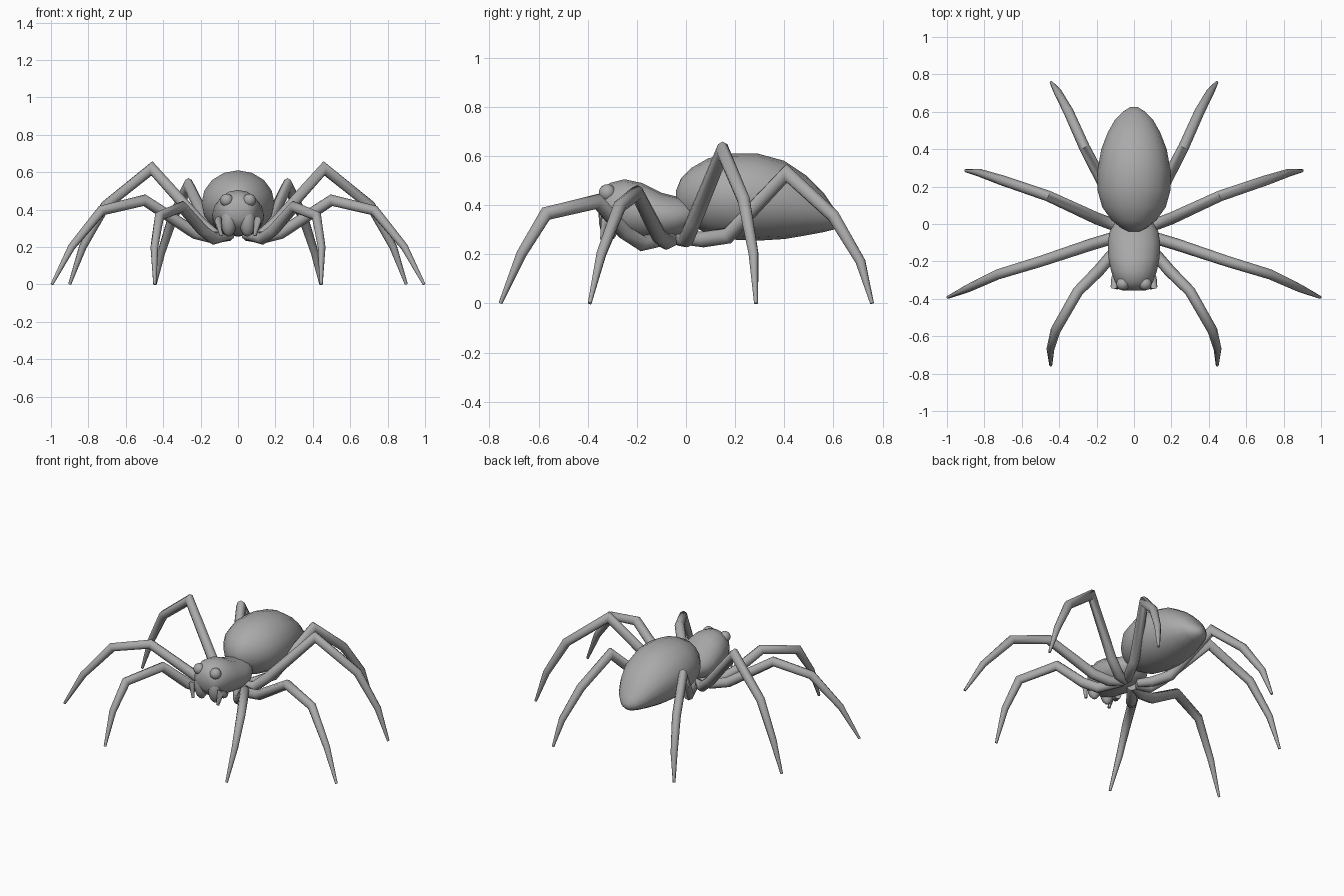
import bpy, bmesh, math
from mathutils import Vector, Matrix

cube = bpy.data.objects.get("Cube")
if cube:
    bpy.data.objects.remove(cube, do_unlink=True)

GREY = (0.4, 0.4, 0.4, 1)
grey = bpy.data.materials.new("plain grey")
grey.use_nodes = True
grey.diffuse_color = GREY
grey.node_tree.nodes["Principled BSDF"].inputs["Base Color"].default_value = GREY


def finish(name, bm, angle=60):
    bmesh.ops.recalc_face_normals(bm, faces=bm.faces)
    mesh = bpy.data.meshes.new(name)
    bm.to_mesh(mesh)
    bm.free()
    mesh.materials.append(grey)
    obj = bpy.data.objects.new(name, mesh)
    bpy.context.collection.objects.link(obj)
    bpy.ops.object.select_all(action="DESELECT")
    obj.select_set(True)
    bpy.context.view_layer.objects.active = obj
    bpy.ops.object.shade_smooth_by_angle(angle=math.radians(angle))
    return obj


def skin(name, rings):
    """Join rings of points into a closed tube."""
    bm = bmesh.new()
    loops = [[bm.verts.new(p) for p in ring] for ring in rings]
    n = len(loops[0])
    for a, b in zip(loops, loops[1:]):
        for i in range(n):
            j = (i + 1) % n
            bm.faces.new((a[i], a[j], b[j], b[i]))
    bm.faces.new(loops[0])
    bm.faces.new(loops[-1])
    return finish(name, bm)


def body(name, stations, n=16):
    """Oval sections along y: (y, bottom, top, half width)."""
    rings = []
    for y, low, high, half in stations:
        turns = [math.tau * i / n for i in range(n)]
        rings.append([(half * math.cos(t), y,
                       (low + high) / 2 + (high - low) / 2 * math.sin(t)) for t in turns])
    return skin(name, rings)


def limb(name, path, radii, side, n=8):
    """Mitred tube along a path, mirrored by side."""
    pts = [Vector((side * x, y, z)) for x, y, z in path]
    rings = []
    for i, p in enumerate(pts):
        before = (p - pts[max(i - 1, 0)]).normalized()
        after = (pts[min(i + 1, len(pts) - 1)] - p).normalized()
        along = (before + after).normalized()
        # stretch the section across the bend so the tube keeps its thickness
        flat = along.cross(Vector((0, 0, 1))).normalized()
        up = flat.cross(along)
        stretch = 1 / max(along.dot(after if after.length else before), 0.75)
        rings.append([p + radii[i] * (flat * math.cos(math.tau * k / n)
                      + up * stretch * math.sin(math.tau * k / n)) for k in range(n)])
    return skin(name, rings)


def blob(name, centre, size, tilt=0):
    bm = bmesh.new()
    bmesh.ops.create_uvsphere(bm, u_segments=12, v_segments=8, radius=1)
    place = (Matrix.Translation(centre) @ Matrix.Rotation(tilt, 4, "X")
             @ Matrix.Diagonal((*size, 1)))
    bmesh.ops.transform(bm, matrix=place, verts=bm.verts)
    return finish(name, bm)


# Egg-shaped abdomen, blunt in front and drawn out behind
body("abdomen", [
    (-0.04, 0.41, 0.46, 0.03), (-0.02, 0.36, 0.51, 0.07), (0.02, 0.32, 0.55, 0.12),
    (0.09, 0.28, 0.59, 0.17), (0.18, 0.26, 0.61, 0.195), (0.29, 0.255, 0.61, 0.195),
    (0.4, 0.262, 0.58, 0.175), (0.49, 0.277, 0.52, 0.14), (0.56, 0.29, 0.45, 0.1),
    (0.6, 0.3, 0.39, 0.06), (0.625, 0.32, 0.355, 0.02)])

# Head and thorax
body("head_and_thorax", [
    (-0.355, 0.35, 0.43, 0.055), (-0.34, 0.32, 0.46, 0.08), (-0.31, 0.29, 0.49, 0.102),
    (-0.25, 0.27, 0.505, 0.123), (-0.18, 0.26, 0.49, 0.137), (-0.1, 0.26, 0.45, 0.14),
    (-0.04, 0.27, 0.435, 0.13), (0.01, 0.29, 0.42, 0.1), (0.05, 0.33, 0.4, 0.06)])

# Leg paths from hip to foot, on the left side
LEGS = {
    "front_leg": [(0.04, -0.07, 0.265), (0.13, -0.18, 0.245), (0.19, -0.25, 0.29),
                  (0.3, -0.36, 0.415), (0.42, -0.57, 0.365),
                  (0.447, -0.67, 0.2), (0.445, -0.755, 0)],
    "second_leg": [(0.04, -0.05, 0.26), (0.13, -0.08, 0.25), (0.23, -0.11, 0.275),
                   (0.5, -0.2, 0.45), (0.73, -0.27, 0.395),
                   (0.89, -0.345, 0.2), (0.995, -0.392, 0)],
    "third_leg": [(0.04, -0.03, 0.26), (0.12, 0, 0.26), (0.2, 0.03, 0.33),
                  (0.46, 0.15, 0.62), (0.71, 0.235, 0.42),
                  (0.83, 0.275, 0.2), (0.9, 0.285, 0)],
    "back_leg": [(0.04, -0.01, 0.265), (0.09, 0.07, 0.26), (0.14, 0.17, 0.275),
                 (0.265, 0.41, 0.53), (0.35, 0.6, 0.355),
                 (0.41, 0.71, 0.17), (0.443, 0.757, 0)],
}
RADII = [0.026, 0.032, 0.032, 0.029, 0.027, 0.021, 0.008]

for side, word in ((1, "left"), (-1, "right")):
    for part, path in LEGS.items():
        limb(f"{word}_{part}", path, RADII, side)
    # Jaws, feelers and eye bumps
    blob(f"{word}_jaw", (side * 0.05, -0.315, 0.335), (0.042, 0.04, 0.08), 0.1)
    limb(f"{word}_feeler", [(0.06, -0.22, 0.28), (0.1, -0.29, 0.31),
                            (0.105, -0.335, 0.34), (0.09, -0.34, 0.26)],
         [0.02, 0.022, 0.02, 0.01], side)
    blob(f"{word}_eye_bump", (side * 0.06, -0.32, 0.45), (0.035, 0.035, 0.035))
